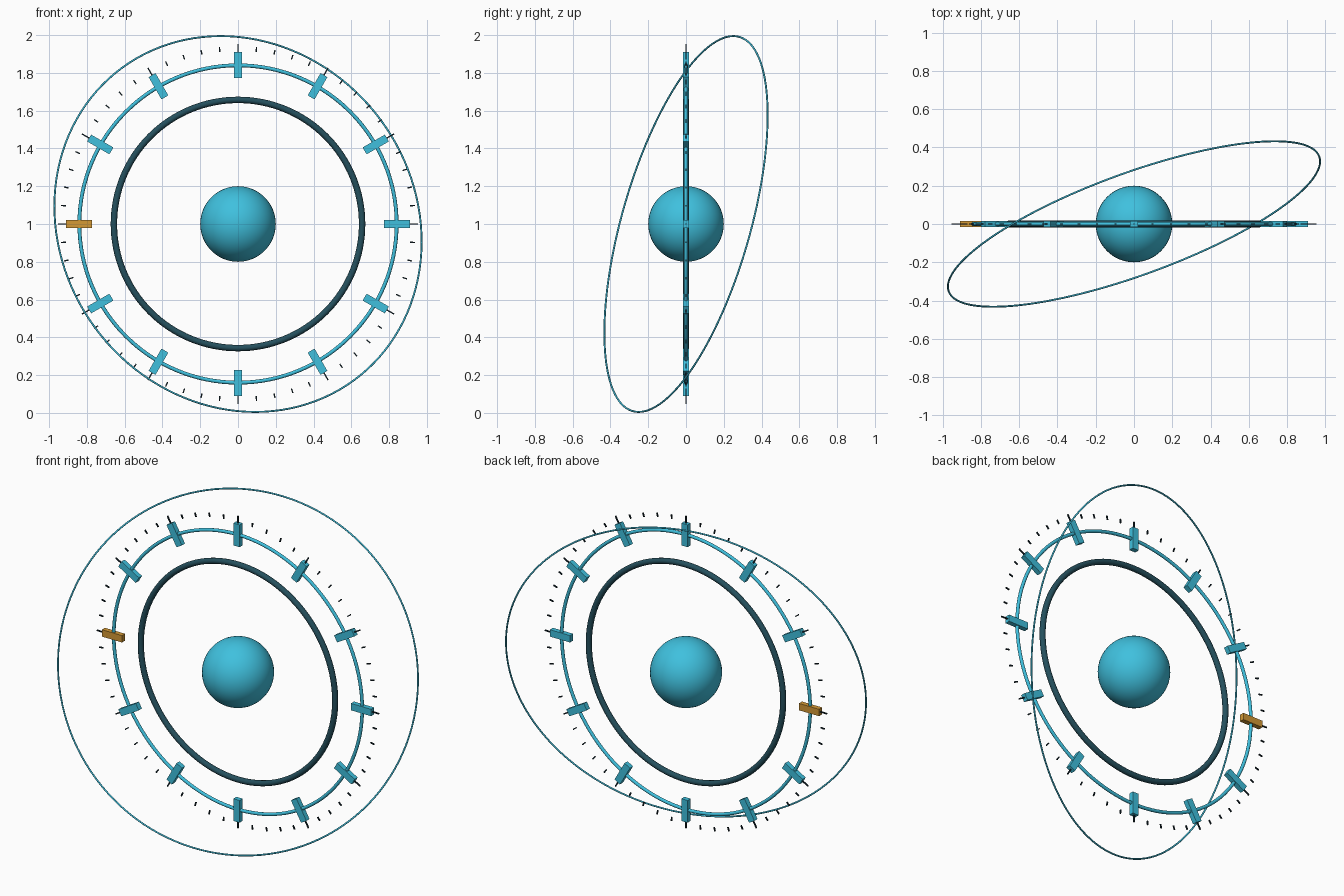
import bpy, math
from mathutils import Vector, Matrix

cube = bpy.data.objects.get("Cube")
if cube:
    bpy.data.objects.remove(cube, do_unlink=True)

CENTRE = Vector((0, 0, 1))


def material(name, r, g, b):
    m = bpy.data.materials.new(name)
    m.use_nodes = True
    m.diffuse_color = (r, g, b, 1)
    m.node_tree.nodes["Principled BSDF"].inputs["Base Color"].default_value = (r, g, b, 1)
    return m


cyan = material("cyan", 0.05, 0.53, 0.73)
dark_teal = material("dark teal", 0.018, 0.08, 0.11)
near_black = material("near black", 0.008, 0.022, 0.032)
gold = material("gold", 0.66, 0.32, 0.035)


def finish(name, mat, smooth=False):
    ob = bpy.context.object
    ob.name = name
    ob.data.materials.append(mat)
    if smooth:
        bpy.ops.object.shade_smooth_by_angle(angle=math.radians(50))
    return ob


def ring(name, axis, radius, thickness, mat):
    bpy.ops.mesh.primitive_torus_add(
        location=CENTRE, rotation=axis.to_track_quat('Z', 'Y').to_euler(),
        major_radius=radius, minor_radius=thickness,
        major_segments=128, minor_segments=12)
    return finish(name, mat, True)


def radial_block(name, angle, radius, size, mat):
    """Box on the dial; size is (along radius, depth, width)."""
    turn = Matrix.Rotation(-angle, 4, 'Y')
    place = Matrix.Translation(CENTRE) @ turn @ Matrix.Translation((radius, 0, 0))
    bpy.ops.mesh.primitive_cube_add(size=1)
    ob = finish(name, mat)
    ob.data.transform(place @ Matrix.Diagonal((*size, 1)))
    return ob


# Central globe
bpy.ops.mesh.primitive_uv_sphere_add(segments=48, ring_count=24, radius=0.2, location=CENTRE)
finish("globe", cyan, True)

# Upright rings and the tilted outer orbit
front = Vector((0, -1, 0))
ring("inner_ring", front, 0.657, 0.017, dark_teal)
ring("dial_ring", front, 0.84, 0.01, cyan)
lift, swing = math.radians(15), math.radians(20)
orbit_axis = Vector((math.sin(swing) * math.cos(lift),
                     -math.cos(swing) * math.cos(lift), math.sin(lift)))
ring("orbit_ring", orbit_axis, 1.03, 0.005, cyan)

# Twelve hour blocks, the one on the model's right in gold
for i in range(12):
    radial_block(f"hour_block_{i + 1}", math.tau * i / 12, 0.842,
                 (0.136, 0.03, 0.042), gold if i == 6 else cyan)

# Sixty tick marks, longer at each hour
for i in range(60):
    length = 0.05 if i % 5 == 0 else 0.025
    radial_block(f"tick_{i + 1}", math.tau * i / 60, 0.929,
                 (length, 0.007, 0.007), near_black)
